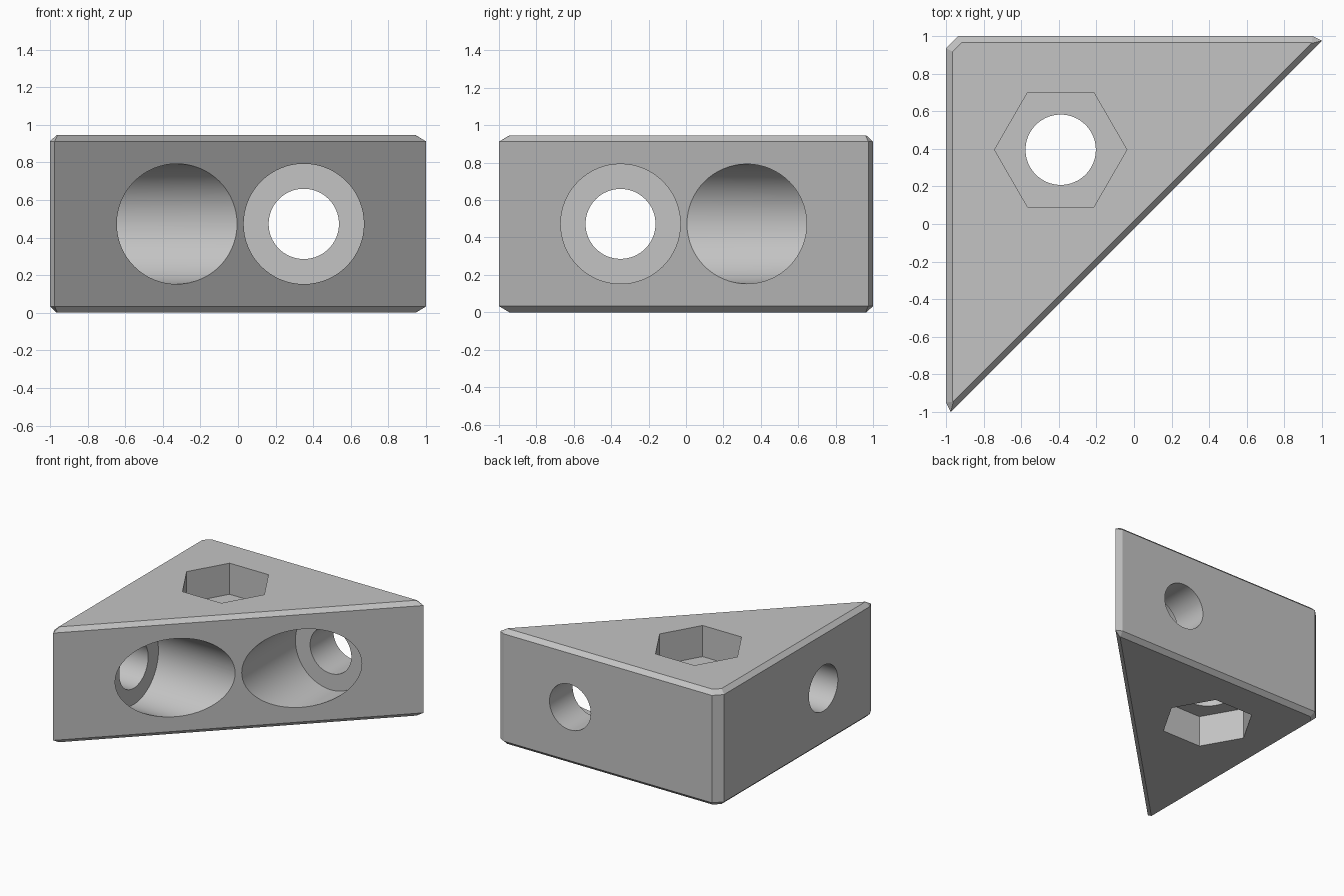
import bpy, bmesh, math
from mathutils import Matrix, Vector

cube = bpy.data.objects.get("Cube")
if cube:
    bpy.data.objects.remove(cube, do_unlink=True)

HEIGHT, CHAMFER = 0.945, 0.033
MID = HEIGHT / 2
HOLE_R, BORE_R, HEX_R = 0.187, 0.32, 0.352
BOLT = 0.35                       # offset of the side holes from the centre
SEAT = 0.70                       # depth of the screw head seats
NUT_X, NUT_Y, NUT_DEPTH = -0.39, 0.395, 0.255

grey = bpy.data.materials.new("plain grey")
grey.use_nodes = True
COLOUR = (0.55, 0.55, 0.55, 1)
grey.diffuse_color = COLOUR
grey.node_tree.nodes["Principled BSDF"].inputs["Base Color"].default_value = COLOUR


def add_object(name, bm):
    bmesh.ops.recalc_face_normals(bm, faces=bm.faces)
    mesh = bpy.data.meshes.new(name)
    bm.to_mesh(mesh)
    bm.free()
    mesh.materials.append(grey)
    obj = bpy.data.objects.new(name, mesh)
    bpy.context.collection.objects.link(obj)
    return obj


def make_cutter(name, start, end, radius, sides=64):
    """Cylinder or hexagonal prism running from start to end."""
    start, end = Vector(start), Vector(end)
    axis = end - start
    turn = axis.to_track_quat("Z", "Y").to_matrix().to_4x4()
    if sides == 6:
        turn = turn @ Matrix.Rotation(math.radians(30), 4, "Z")
    bm = bmesh.new()
    bmesh.ops.create_cone(bm, cap_ends=True, segments=sides, radius1=radius,
                          radius2=radius, depth=axis.length,
                          matrix=Matrix.Translation((start + end) / 2) @ turn)
    if sides == 6:
        # Point two corners of the nut along x
        far = max(bm.verts, key=lambda v: v.co.x).co
        if abs(far.y - start.y) > 0.01:
            bmesh.ops.rotate(bm, verts=bm.verts, cent=start,
                             matrix=Matrix.Rotation(math.radians(30), 3, "Z"))
    cutter = add_object(name, bm)
    cutter.hide_render = True
    return cutter


# Corner block: triangular prism with chamfered edges
outer = [(-1, 0.935), (-1, -0.95), (-0.975, -1), (1, 0.975), (0.95, 1), (-0.935, 1)]
inner = [(-0.965, 0.918), (-0.965, -0.945), (-0.96, -0.942),
         (0.942, 0.96), (0.945, 0.965), (-0.918, 0.965)]
bm = bmesh.new()
levels = [(inner, 0), (outer, CHAMFER), (outer, HEIGHT - CHAMFER), (inner, HEIGHT)]
rings = [[bm.verts.new((x, y, z)) for x, y in outline] for outline, z in levels]
for low, high in zip(rings, rings[1:]):
    for i in range(len(low)):
        j = (i + 1) % len(low)
        bm.faces.new((low[i], low[j], high[j], high[i]))
bm.faces.new(rings[0])
bm.faces.new(rings[-1])
block = add_object("corner_block", bm)

# Side bolt holes with wide head bores, and the vertical hole with nut pockets
cutters = [
    make_cutter("back_hole", (BOLT, -1.5, MID), (BOLT, 1.5, MID), HOLE_R),
    make_cutter("back_bore", (BOLT, -1.5, MID), (BOLT, SEAT, MID), BORE_R),
    make_cutter("side_hole", (1.5, -BOLT, MID), (-1.5, -BOLT, MID), HOLE_R),
    make_cutter("side_bore", (1.5, -BOLT, MID), (-SEAT, -BOLT, MID), BORE_R),
    make_cutter("vertical_hole", (NUT_X, NUT_Y, -0.5), (NUT_X, NUT_Y, 1.5), HOLE_R),
    make_cutter("top_nut_pocket", (NUT_X, NUT_Y, HEIGHT - NUT_DEPTH),
                (NUT_X, NUT_Y, 1.5), HEX_R, 6),
    make_cutter("bottom_nut_pocket", (NUT_X, NUT_Y, -0.5),
                (NUT_X, NUT_Y, NUT_DEPTH), HEX_R, 6),
]
bpy.ops.object.select_all(action="DESELECT")
block.select_set(True)
bpy.context.view_layer.objects.active = block
for cutter in cutters:
    cut = block.modifiers.new(cutter.name, "BOOLEAN")
    cut.operation = "DIFFERENCE"
    cut.solver = "EXACT"
    cut.object = cutter
    bpy.ops.object.modifier_apply(modifier=cut.name)
    bpy.data.objects.remove(cutter, do_unlink=True)

# Round holes are smooth, everything else stays flat
bpy.ops.object.shade_smooth_by_angle(angle=math.radians(15))
